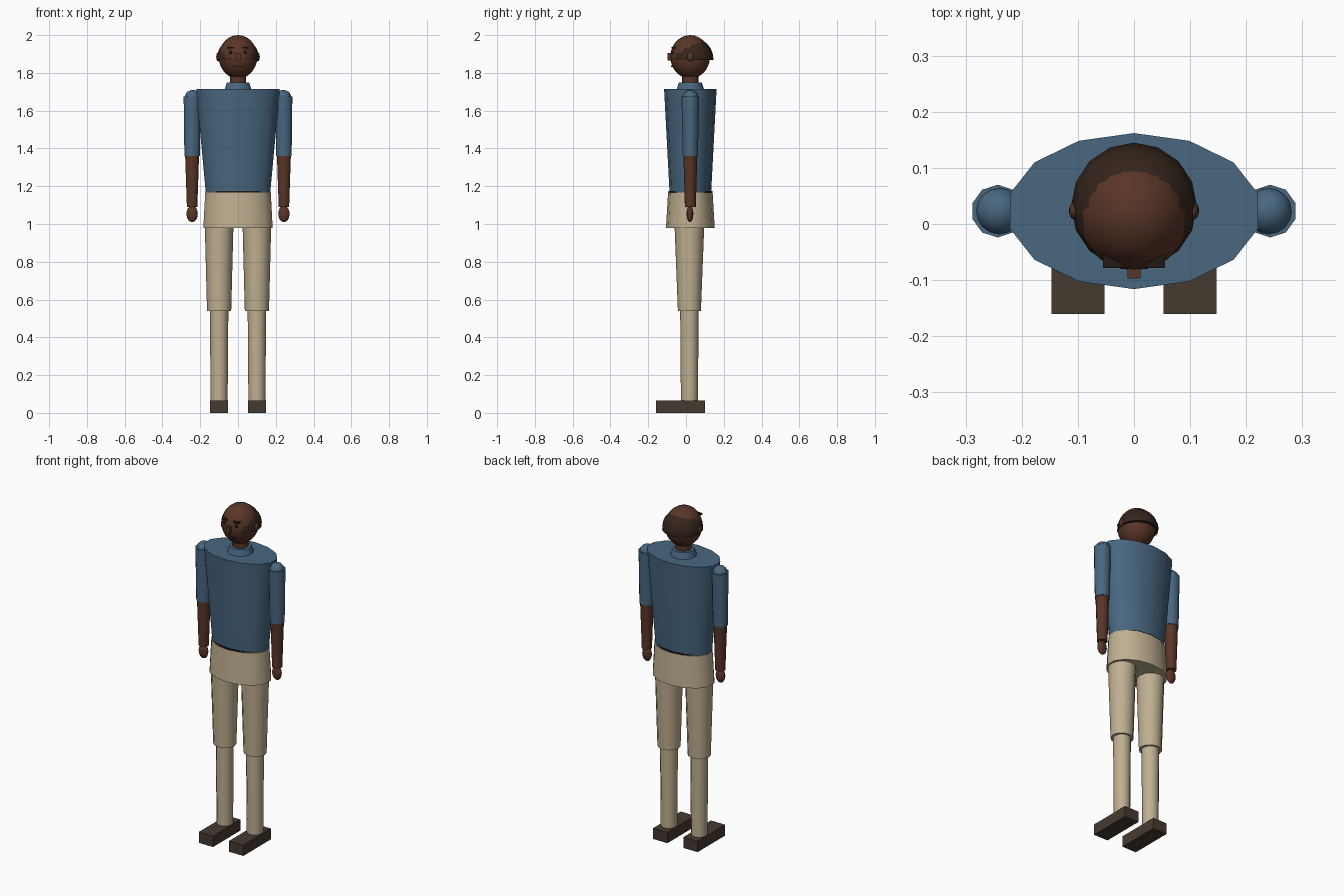
import bpy, bmesh
from math import sin, cos, pi, radians

if "Cube" in bpy.data.objects:
    bpy.data.objects.remove(bpy.data.objects["Cube"])

CY = 0.023  # depth of the body axis


def mat(name, rgb):
    m = bpy.data.materials.new(name)
    m.diffuse_color = (*rgb, 1)
    m.use_nodes = True
    m.node_tree.nodes["Principled BSDF"].inputs["Base Color"].default_value = m.diffuse_color
    return m


SHIRT = mat("shirt_blue", (0.065, 0.135, 0.215))
TROUSERS = mat("trouser_tan", (0.52, 0.43, 0.28))
SKIN = mat("skin_brown", (0.10, 0.036, 0.02))
HAIR = mat("hair_dark", (0.035, 0.018, 0.011))
SHOE = mat("shoe_brown", (0.06, 0.042, 0.03))
DARK = mat("dark_detail", (0.015, 0.01, 0.008))
LIP = mat("lip", (0.07, 0.02, 0.015))


def finish(name, bm, material, smooth=True):
    bmesh.ops.recalc_face_normals(bm, faces=bm.faces)
    me = bpy.data.meshes.new(name)
    bm.to_mesh(me)
    bm.free()
    ob = bpy.data.objects.new(name, me)
    bpy.context.collection.objects.link(ob)
    me.materials.append(material)
    if smooth:
        bpy.ops.object.select_all(action='DESELECT')
        ob.select_set(True)
        bpy.context.view_layer.objects.active = ob
        bpy.ops.object.shade_smooth_by_angle(angle=radians(55))
    return ob


def tube(name, material, x, rings, sides, y=CY):
    """Capped tapered tube; rings = (z, rx, ry), with a corner on the y axis."""
    bm = bmesh.new()
    loops = []
    for z, rx, ry in rings:
        loops.append([bm.verts.new((x + rx * sin(2 * pi * i / sides),
                                    y + ry * cos(2 * pi * i / sides), z))
                      for i in range(sides)])
    for a, b in zip(loops, loops[1:]):
        for i in range(sides):
            j = (i + 1) % sides
            bm.faces.new((a[i], a[j], b[j], b[i]))
    bm.faces.new(loops[0])
    bm.faces.new(loops[-1])
    return finish(name, bm, material)


def ball(name, material, loc, radii, seg=16, rings=10, cut=None):
    """Ellipsoid, optionally removed below the height cut."""
    bm = bmesh.new()
    bmesh.ops.create_uvsphere(bm, u_segments=seg, v_segments=rings, radius=1)
    for v in bm.verts:
        v.co = [v.co[k] * radii[k] + loc[k] for k in range(3)]
    if cut is not None:
        res = bmesh.ops.bisect_plane(bm, geom=bm.verts[:] + bm.edges[:] + bm.faces[:],
                                     plane_co=(0, 0, cut), plane_no=(0, 0, 1),
                                     clear_inner=True)
        edges = [e for e in bm.edges if e.is_boundary]
        bmesh.ops.holes_fill(bm, edges=edges, sides=0)
    return finish(name, bm, material)


def box(name, material, lo, hi):
    bm = bmesh.new()
    bmesh.ops.create_cube(bm, size=1)
    for v in bm.verts:
        v.co = [(lo[k] + hi[k]) / 2 + v.co[k] * (hi[k] - lo[k]) for k in range(3)]
    return finish(name, bm, material, smooth=False)


# Trunk
tube("torso", SHIRT, 0, [(1.165, 0.175, 0.11), (1.715, 0.227, 0.139)], 14)
tube("hips", TROUSERS, 0, [(0.98, 0.188, 0.129), (1.168, 0.178, 0.118)], 14)
tube("belt", DARK, 0, [(1.13, 0.165, 0.116), (1.175, 0.165, 0.116)], 14)
tube("collar", SHIRT, 0, [(1.70, 0.077, 0.077), (1.75, 0.06, 0.06)], 14)
tube("neck", SKIN, 0, [(1.72, 0.043, 0.043), (1.80, 0.043, 0.043)], 12)

# Head and hair
ball("head", SKIN, (0, 0.022, 1.885), (0.102, 0.105, 0.115), 20, 14)
ball("hair", HAIR, (0, 0.032, 1.875), (0.112, 0.113, 0.112), 16, 12, cut=1.868)
box("nose", SKIN, (-0.012, -0.097, 1.865), (0.012, -0.06, 1.905))
box("mouth", LIP, (-0.025, -0.08, 1.832), (0.025, -0.05, 1.84))

# Limbs and paired face parts
for side, s in (("left", 1), ("right", -1)):
    lx, ax = 0.1 * s, 0.243 * s
    tube(side + "_thigh", TROUSERS, lx, [(0.54, 0.064, 0.061), (1.0, 0.076, 0.079)], 12, 0.018)
    tube(side + "_shin", TROUSERS, lx, [(0.06, 0.045, 0.045), (0.56, 0.049, 0.049)], 12, 0.018)
    box(side + "_shoe", SHOE, (lx - 0.047, -0.16, 0), (lx + 0.047, 0.1, 0.065))

    tube(side + "_sleeve", SHIRT, ax, [(1.36, 0.043, 0.04), (1.675, 0.047, 0.047)], 10)
    ball(side + "_shoulder", SHIRT, (ax - 0.003 * s, CY, 1.668), (0.042, 0.042, 0.042))
    tube(side + "_forearm", SKIN, ax, [(1.09, 0.029, 0.029), (1.37, 0.039, 0.037)], 10)
    ball(side + "_hand", SKIN, (ax, 0.021, 1.054), (0.03, 0.018, 0.044), 12, 8)

    ball(side + "_ear", SKIN, (0.105 * s, 0.024, 1.885), (0.011, 0.017, 0.024), 10, 8)
    ball(side + "_eye", DARK, (0.038 * s, -0.07, 1.908), (0.01, 0.008, 0.01), 10, 8)
    xs = sorted((0.02 * s, 0.055 * s))
    box(side + "_brow", DARK, (xs[0], -0.078, 1.928), (xs[1], -0.055, 1.936))
